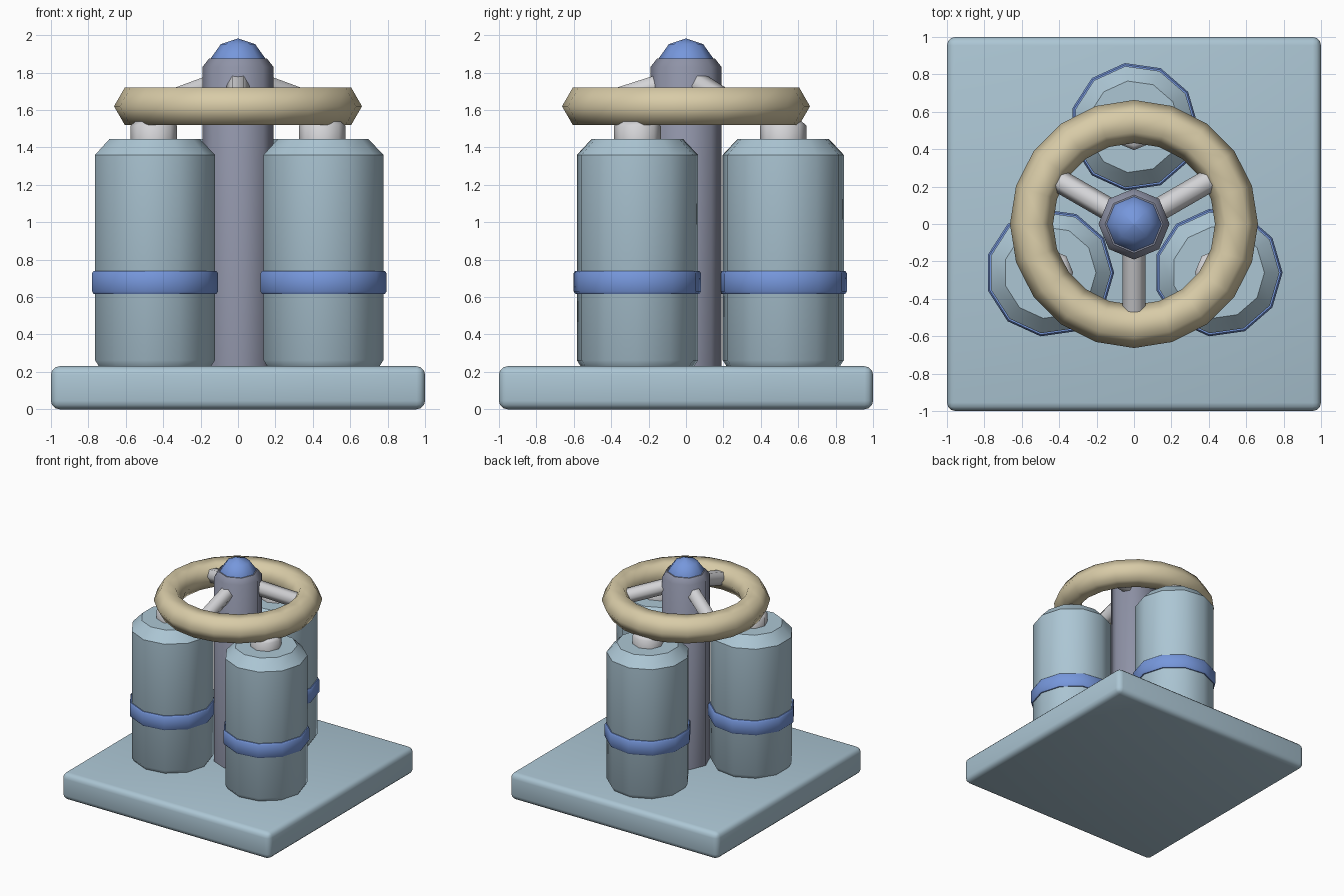
import bpy, bmesh, math
from mathutils import Vector

if "Cube" in bpy.data.objects:
    bpy.data.objects.remove(bpy.data.objects["Cube"])


def material(name, rgb):
    lin = [(c / 255 / 12.92) if c / 255 <= 0.04045 else ((c / 255 + 0.055) / 1.055) ** 2.4 for c in rgb]
    m = bpy.data.materials.new(name)
    m.diffuse_color = (*lin, 1)
    m.use_nodes = True
    m.node_tree.nodes["Principled BSDF"].inputs["Base Color"].default_value = m.diffuse_color
    return m


PALE = material("pale_blue", (172, 198, 212))
SLATE = material("slate_grey", (143, 147, 167))
CREAM = material("cream", (216, 203, 167))
BLUE = material("bright_blue", (118, 151, 220))
LIGHT = material("light_grey", (212, 212, 215))


def finish(bm, name, mat, angle):
    bmesh.ops.remove_doubles(bm, verts=bm.verts, dist=1e-5)
    bmesh.ops.recalc_face_normals(bm, faces=bm.faces)
    me = bpy.data.meshes.new(name)
    bm.to_mesh(me)
    bm.free()
    me.materials.append(mat)
    me.shade_smooth()
    me.set_sharp_from_angle(angle=math.radians(angle))
    ob = bpy.data.objects.new(name, me)
    bpy.context.collection.objects.link(ob)
    return ob


def lathe(name, profile, sides, mat, angle, centre=(0, 0), closed=False):
    """Revolve (radius, z) points; open profiles get flat end caps."""
    bm = bmesh.new()
    rings = []
    for r, z in profile:
        rings.append([bm.verts.new((centre[0] + r * math.cos(2 * math.pi * i / sides),
                                    centre[1] + r * math.sin(2 * math.pi * i / sides), z))
                      for i in range(sides)])
    pairs = list(zip(rings, rings[1:])) + ([(rings[-1], rings[0])] if closed else [])
    for a, b in pairs:
        for i in range(sides):
            j = (i + 1) % sides
            bm.faces.new((a[i], a[j], b[j], b[i]))
    if not closed:
        bm.faces.new(rings[0][::-1])
        bm.faces.new(rings[-1])
    return finish(bm, name, mat, angle)


# Base slab with softened edges
bm = bmesh.new()
bmesh.ops.create_cube(bm, size=1)
for v in bm.verts:
    v.co = (v.co.x * 2, v.co.y * 2, (v.co.z + 0.5) * 0.23)
bmesh.ops.bevel(bm, geom=bm.edges[:], offset=0.045, segments=3, profile=0.5, affect='EDGES')
finish(bm, "base", PALE, 40)

# Central column and its domed cap
lathe("column", [(0.19, 0.22), (0.19, 1.83), (0.155, 1.875)], 8, SLATE, 50)
lathe("column_cap", [(0.15, 1.82), (0.15, 1.87), (0.092, 1.952), (0.0005, 1.983)], 8, BLUE, 70)

# Three tanks, each with a strap and a neck
for k in range(3):
    a = math.radians(90 + 120 * k)
    c = (0.52 * math.cos(a), 0.52 * math.sin(a))
    lathe(f"tank_{k}", [(0.305, 0.228), (0.327, 0.262), (0.327, 1.36), (0.247, 1.445)], 11, PALE, 40, c)
    lathe(f"strap_{k}", [(0.32, 0.617), (0.335, 0.617), (0.344, 0.63), (0.344, 0.727),
                         (0.335, 0.74), (0.32, 0.74)], 11, BLUE, 40, c, closed=True)
    lathe(f"neck_{k}", [(0.125, 1.43), (0.125, 1.515), (0.1, 1.538)], 8, LIGHT, 50, c)

# Hand wheel rim with a six-sided section
section = [(0.548 + 0.115 * math.cos(math.pi * i / 3), 1.62 + 0.115 * math.sin(math.pi * i / 3))
           for i in range(6)]
lathe("wheel_rim", section, 20, CREAM, 75, closed=True)

# Three sloping spokes
for k in range(3):
    a = math.radians(30 + 120 * k)
    out, side = Vector((math.cos(a), math.sin(a), 0)), Vector((-math.sin(a), math.cos(a), 0))
    start = out * 0.08 + Vector((0, 0, 1.756))
    end = out * 0.50 + Vector((0, 0, 1.622))
    up = (end - start).normalized().cross(side)
    bm = bmesh.new()
    ends = [[bm.verts.new(p + 0.062 * (side * math.cos(math.pi * i / 3) + up * math.sin(math.pi * i / 3)))
             for i in range(6)] for p in (start, end)]
    for i in range(6):
        j = (i + 1) % 6
        bm.faces.new((ends[0][i], ends[0][j], ends[1][j], ends[1][i]))
    for ring in ends:
        bm.faces.new(ring)
    finish(bm, f"spoke_{k}", LIGHT, 65)
